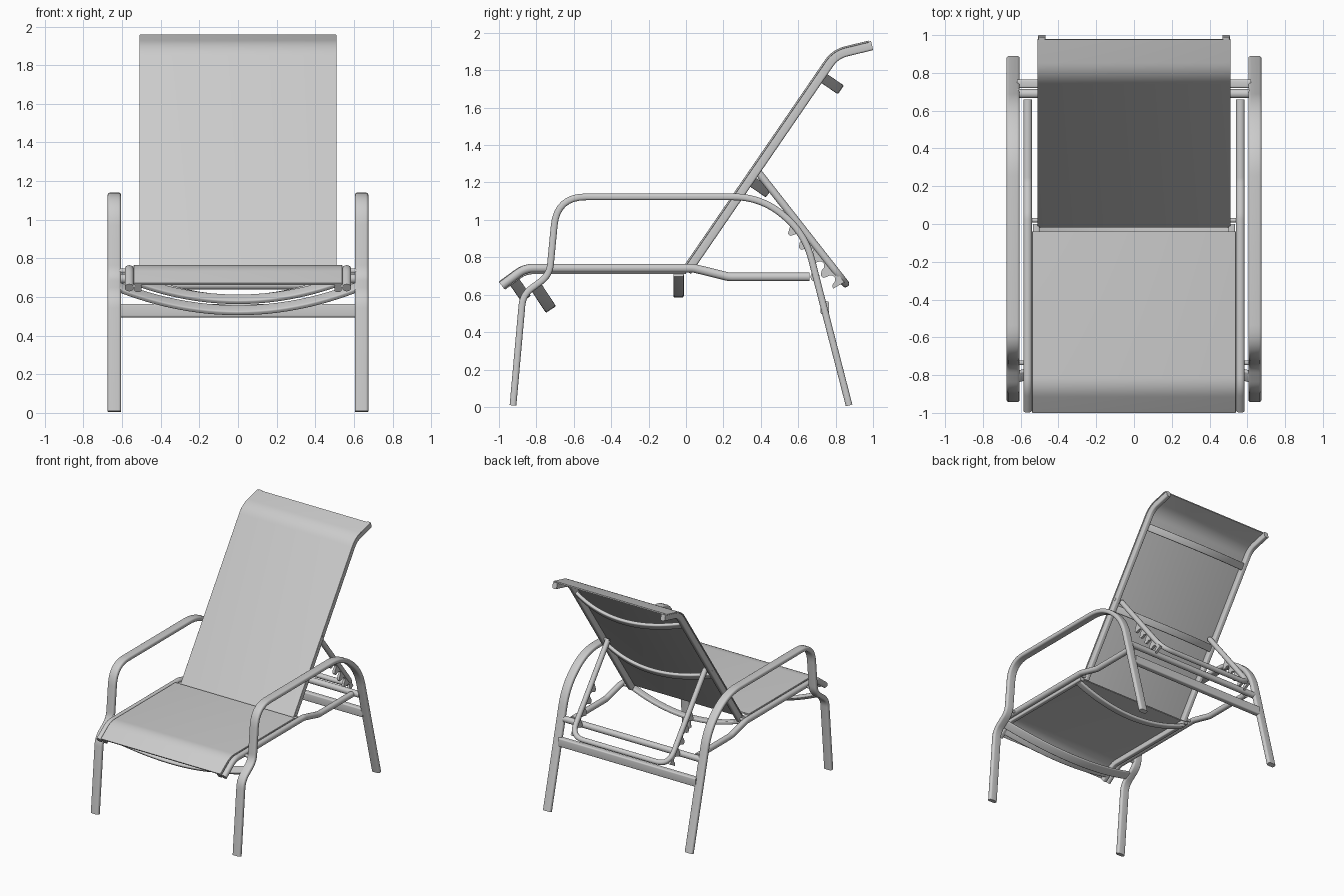
import bpy, bmesh, math
from mathutils import Vector

if "Cube" in bpy.data.objects:
    bpy.data.objects.remove(bpy.data.objects["Cube"])

grey = bpy.data.materials.new("light_grey")
grey.use_nodes = True
GREY = (0.6, 0.6, 0.6, 1)
grey.diffuse_color = GREY
grey.node_tree.nodes["Principled BSDF"].inputs["Base Color"].default_value = GREY
X = Vector((1, 0, 0))


def finish(name, bm, angle=35):
    bmesh.ops.recalc_face_normals(bm, faces=bm.faces)
    mesh = bpy.data.meshes.new(name)
    bm.to_mesh(mesh)
    bm.free()
    mesh.materials.append(grey)
    obj = bpy.data.objects.new(name, mesh)
    bpy.context.collection.objects.link(obj)
    bpy.ops.object.select_all(action='DESELECT')
    obj.select_set(True)
    bpy.context.view_layer.objects.active = obj
    bpy.ops.object.shade_smooth_by_angle(angle=math.radians(angle))
    return obj


def side_path(x, points):
    return [Vector((x, y, z)) for y, z in points]


def fillet(points, radius, steps=8):
    """Round the inner corners of a polyline."""
    out = [points[0]]
    for a, b, c in zip(points, points[1:], points[2:]):
        u, v = (a - b).normalized(), (c - b).normalized()
        half = u.angle(v) / 2
        cut = min(radius / math.tan(half), 0.48 * (a - b).length, 0.48 * (c - b).length)
        p, q = b + u * cut, b + v * cut
        for i in range(steps + 1):
            t = i / steps
            out.append(p * (1 - t) ** 2 + b * 2 * t * (1 - t) + q * t * t)
    return out + [points[-1]]


def rounded_section(w, h, r, steps=4):
    section = []
    for k, (sx, sy) in enumerate(((1, 1), (-1, 1), (-1, -1), (1, -1))):
        for i in range(steps + 1):
            a = math.pi / 2 * (k + i / steps)
            section.append((sx * (w / 2 - r) + r * math.cos(a),
                            sy * (h / 2 - r) + r * math.sin(a)))
    return section


def sweep(name, path, w, h, r, side=X, lift=0.0):
    """Sweep a rounded section along a flat path; w runs along side."""
    bm = bmesh.new()
    section = rounded_section(w, h, r)
    rings = []
    for i, p in enumerate(path):
        t = (path[min(i + 1, len(path) - 1)] - path[max(i - 1, 0)]).normalized()
        n = side.cross(t).normalized()
        rings.append([bm.verts.new(p + side * a + n * (b + lift)) for a, b in section])
    count = len(section)
    for r0, r1 in zip(rings, rings[1:]):
        for j in range(count):
            k = (j + 1) % count
            bm.faces.new((r0[j], r0[k], r1[k], r1[j]))
    bm.faces.new(rings[0])
    bm.faces.new(rings[-1])
    return finish(name, bm)


def bowed_bar(name, start, direction, half, sag, w, h=0.026):
    """Crossbar that bows away from the fabric."""
    d = Vector((0, *direction)).normalized()
    base = Vector((0, *start))
    path = []
    for i in range(25):
        s = i / 12 - 1
        path.append(base + X * half * s + d * sag * (1 - s * s))
    sweep(name, path, w, h, 0.008, side=X.cross(d))


def straight_bar(name, x0, x1, y, z, w, h, r):
    sweep(name, [Vector((x0, y, z)), Vector((x1, y, z))], w, h, r, side=Vector((0, 1, 0)))


# Profiles along the side, as (y, z)
arm_line = [(-0.925, 0.008), (-0.872, 0.60), (-0.73, 0.705), (-0.69, 1.123),
            (0.40, 1.123), (0.635, 0.93), (0.872, 0.008)]
outer_rail_line = [(-0.985, 0.648), (-0.86, 0.742), (0.04, 0.742),
                   (0.23, 0.695), (0.66, 0.695)]
seat_line = [(-0.98, 0.645), (-0.86, 0.732), (0.0, 0.732)]
seat_cloth_line = [(-0.98, 0.645), (-0.86, 0.732), (-0.04, 0.732)]
back_line = [(0.005, 0.725), (0.80, 1.885), (0.995, 1.932)]
back_cloth_line = [(0.005, 0.725), (0.80, 1.885), (0.983, 1.929)]
back_down = (0.825, -0.565)


def arm_path(x):
    # Wider bends at the armrest, tighter ones at the front knee
    pts = side_path(x, arm_line)
    knee = fillet(pts[:4], 0.13)[:-1]
    rest = fillet([knee[-1]] + pts[3:], 0.17)[1:]
    rear = fillet(pts[3:], 0.45, 14)
    front = [p for p in rest if p.y < -0.3]
    return knee + front + [p for p in rear if p.y > -0.3]


# Support loop plane
loop_top, loop_end = Vector((0, 0.378, 1.265)), Vector((0, 0.852, 0.660))
loop_dir = (loop_end - loop_top).normalized()
loop_under = Vector((0, loop_dir.z, -loop_dir.y))


def notched_plate(name, x):
    """Plate with hooked teeth along the front of the support loop."""
    outline = [(0.32, 0.0), (0.35, 0.05)]
    pitch = 0.095
    for k in range(4):
        s = 0.37 + k * pitch
        outline += [(s, 0.078), (s + 0.016, 0.076)]
        for i in range(6):
            a = math.pi * i / 5
            outline.append((s + 0.05 - 0.026 * math.cos(a), 0.058 - 0.034 * math.sin(a)))
    outline += [(0.75, 0.07), (0.76, 0.0)]
    bm = bmesh.new()
    verts = [bm.verts.new(loop_top + X * (x - 0.01) + loop_dir * a + loop_under * b)
             for a, b in outline]
    face = bm.faces.new(verts)
    moved = bmesh.ops.extrude_face_region(bm, geom=[face])["geom"]
    bmesh.ops.translate(bm, vec=X * 0.02,
                        verts=[g for g in moved if isinstance(g, bmesh.types.BMVert)])
    finish(name, bm)


# Parts that repeat on both sides
for label, s in (("left", 1), ("right", -1)):
    sweep(label + "_arm_and_legs", arm_path(0.64 * s), 0.07, 0.036, 0.014)
    sweep(label + "_outer_seat_rail", fillet(side_path(0.563 * s, outer_rail_line), 0.14),
          0.046, 0.046, 0.021)
    sweep(label + "_inner_seat_rail", fillet(side_path(0.518 * s, seat_line), 0.14),
          0.036, 0.044, 0.008)
    sweep(label + "_backrest_rail", fillet(side_path(0.488 * s, back_line), 0.16),
          0.038, 0.050, 0.010)
    straight_bar(label + "_front_pin", 0.57 * s, 0.63 * s, -0.735, 0.735, 0.024, 0.024, 0.011)
    straight_bar(label + "_backrest_pin", 0.48 * s, 0.56 * s, 0.02, 0.738, 0.022, 0.022, 0.010)
    straight_bar(label + "_loop_pin", 0.43 * s, 0.508 * s, 0.378, 1.265, 0.022, 0.022, 0.010)
    notched_plate(label + "_notched_plate", 0.44 * s)

# Fabric
sweep("seat_fabric", fillet(side_path(0, seat_cloth_line), 0.14), 1.08, 0.012, 0.004, lift=0.027)
sweep("backrest_fabric", fillet(side_path(0, back_cloth_line), 0.16), 1.022, 0.010, 0.004, lift=0.025)

# Bowed crossbars
bowed_bar("front_leg_crossbar", (-0.807, 0.65), (0.549, -0.836), 0.615, 0.142, 0.065)
bowed_bar("seat_front_crossbar", (-0.925, 0.68), (0.57, -0.82), 0.52, 0.112, 0.06)
bowed_bar("seat_rear_crossbar", (-0.04, 0.71), (0, -1), 0.52, 0.112, 0.056)
bowed_bar("backrest_upper_crossbar", (0.72, 1.769), back_down, 0.488, 0.118, 0.057)
bowed_bar("backrest_lower_crossbar", (0.34, 1.214), back_down, 0.488, 0.112, 0.057)

# Straight rear crossbars
straight_bar("rear_leg_crossbar", -0.62, 0.62, 0.742, 0.53, 0.045, 0.07, 0.01)
straight_bar("rear_rail_crossbar", -0.62, 0.62, 0.69, 0.695, 0.048, 0.048, 0.022)

# Folding support loop behind the backrest
loop = [loop_top - X * 0.44, loop_end - X * 0.44, loop_end + X * 0.44, loop_top + X * 0.44]
sweep("support_loop", fillet(loop, 0.11), 0.04, 0.04, 0.018, side=X.cross(loop_dir))
